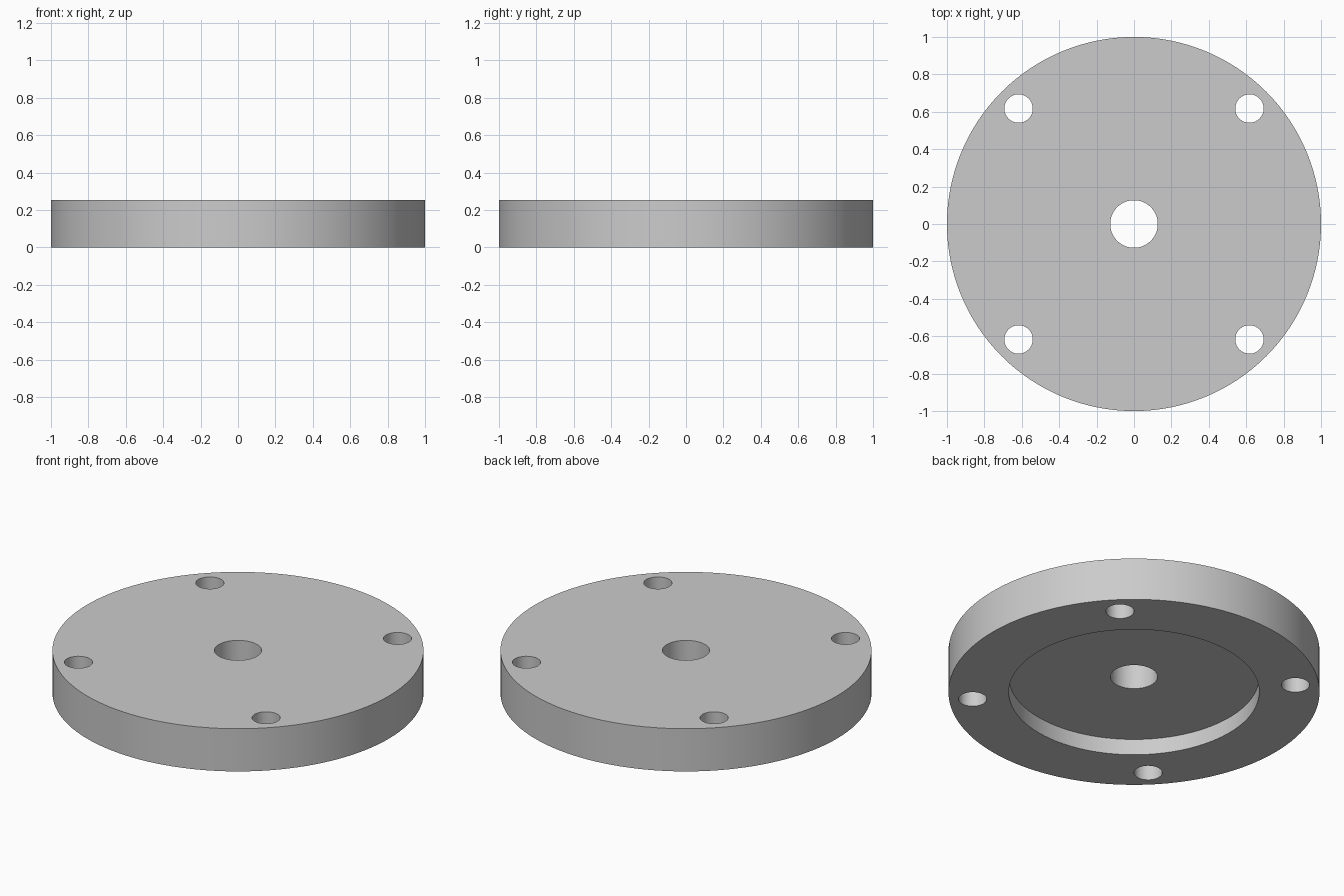
import bpy, bmesh, math
from mathutils import Matrix

cube = bpy.data.objects.get("Cube")
if cube:
    bpy.data.objects.remove(cube, do_unlink=True)

HEIGHT, RADIUS = 0.254, 1.0
BORE = 0.127
RECESS_RADIUS, RECESS_DEPTH = 0.675, 0.095
BOLT_RADIUS, BOLT_CIRCLE = 0.076, 0.873

grey = bpy.data.materials.new("plain grey")
grey.use_nodes = True
colour = (0.6, 0.6, 0.6, 1)
grey.diffuse_color = colour
grey.node_tree.nodes["Principled BSDF"].inputs["Base Color"].default_value = colour


def add_object(name, bm):
    bmesh.ops.recalc_face_normals(bm, faces=bm.faces)
    mesh = bpy.data.meshes.new(name)
    bm.to_mesh(mesh)
    bm.free()
    mesh.materials.append(grey)
    obj = bpy.data.objects.new(name, mesh)
    bpy.context.collection.objects.link(obj)
    return obj


# Flange disc: turned profile with a centre bore and a recess underneath
profile = [(BORE, HEIGHT), (RADIUS, HEIGHT), (RADIUS, 0),
           (RECESS_RADIUS, 0), (RECESS_RADIUS, RECESS_DEPTH), (BORE, RECESS_DEPTH)]
bm = bmesh.new()
verts = [bm.verts.new((r, 0, z)) for r, z in profile]
edges = [bm.edges.new((verts[i - 1], verts[i])) for i in range(len(verts))]
bmesh.ops.spin(bm, geom=verts + edges, cent=(0, 0, 0), axis=(0, 0, 1),
               angle=math.tau, steps=128, use_merge=True)
bmesh.ops.remove_doubles(bm, verts=bm.verts, dist=0.0001)
flange = add_object("flange_disc", bm)

# Four bolt holes on the diagonals
bm = bmesh.new()
for i in range(4):
    place = (Matrix.Rotation(math.radians(45 + 90 * i), 4, "Z")
             @ Matrix.Translation((BOLT_CIRCLE, 0, HEIGHT / 2)))
    bmesh.ops.create_cone(bm, cap_ends=True, segments=48, radius1=BOLT_RADIUS,
                          radius2=BOLT_RADIUS, depth=HEIGHT * 2, matrix=place)
cutter = add_object("bolt_hole_cutter", bm)
cutter.hide_render = True
cutter.hide_set(True)
cutter.display_type = "WIRE"

holes = flange.modifiers.new("bolt holes", "BOOLEAN")
holes.operation = "DIFFERENCE"
holes.solver = "EXACT"
holes.object = cutter

# Apply the cut, then smooth the round walls and keep the rims sharp
bpy.context.view_layer.objects.active = flange
flange.select_set(True)
bpy.ops.object.modifier_apply(modifier=holes.name)
bpy.data.objects.remove(cutter, do_unlink=True)
bpy.ops.object.shade_smooth_by_angle(angle=math.radians(30))
